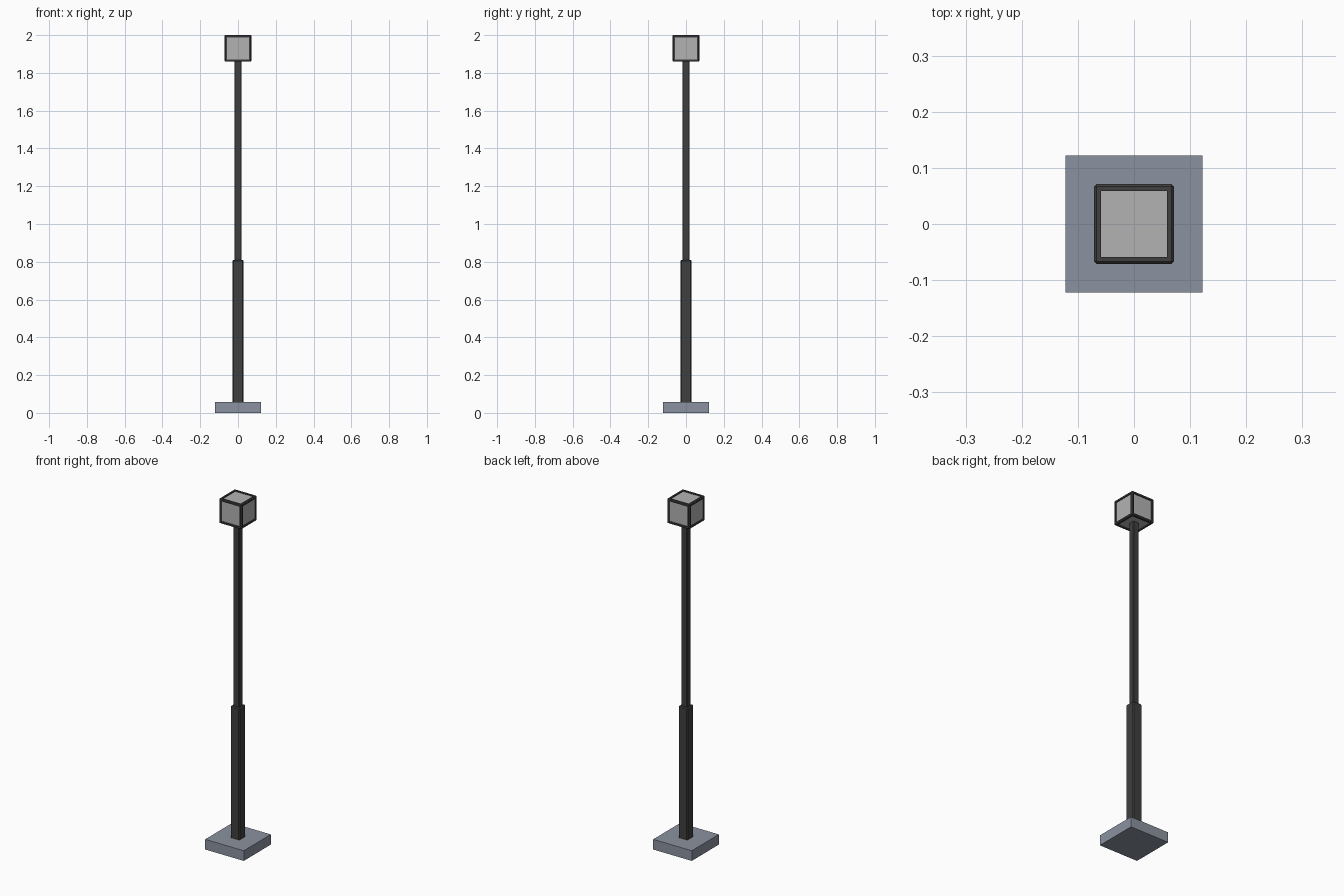
import bpy, bmesh

if "Cube" in bpy.data.objects:
    bpy.data.objects.remove(bpy.data.objects["Cube"])


def material(name, rgb):
    m = bpy.data.materials.new(name)
    m.diffuse_color = (*rgb, 1)
    m.use_nodes = True
    m.node_tree.nodes["Principled BSDF"].inputs["Base Color"].default_value = m.diffuse_color
    return m


DARK = material("dark_metal", (0.05, 0.05, 0.05))
STONE = material("blue_grey_stone", (0.26, 0.29, 0.35))
GLASS = material("pale_glass", (0.45, 0.45, 0.45))


def box_mesh(half, z0, z1):
    bm = bmesh.new()
    bmesh.ops.create_cube(bm, size=1)
    for v in bm.verts:
        v.co = (v.co.x * 2 * half, v.co.y * 2 * half, z0 + (v.co.z + 0.5) * (z1 - z0))
    return bm


def finish(bm, name, *mats):
    me = bpy.data.meshes.new(name)
    bm.to_mesh(me)
    bm.free()
    for m in mats:
        me.materials.append(m)
    ob = bpy.data.objects.new(name, me)
    bpy.context.collection.objects.link(ob)
    return ob


def box(name, half, z0, z1, mat, bevel=0):
    bm = box_mesh(half, z0, z1)
    if bevel:
        bmesh.ops.bevel(bm, geom=bm.edges[:], offset=bevel, segments=1, affect='EDGES')
    return finish(bm, name, mat)


# Foot slab and stepped post
box("base_slab", 0.122, 0, 0.058, STONE)
box("lower_post", 0.029, 0.05, 0.81, DARK, 0.005)
box("upper_post", 0.018, 0.80, 1.875, DARK, 0.003)

# Lantern: chamfered cube with a recessed pane on each of its six sides
bm = box_mesh(0.071, 1.859, 2.0)
bmesh.ops.bevel(bm, geom=bm.edges[:], offset=0.004, segments=1, affect='EDGES')
bm.normal_update()
panes = [f for f in bm.faces if max(abs(c) for c in f.normal) > 0.99]
bmesh.ops.inset_individual(bm, faces=panes, thickness=0.012)
bmesh.ops.inset_individual(bm, faces=panes, thickness=0.0001, depth=-0.006)
for f in panes:
    f.material_index = 1
finish(bm, "lantern", DARK, GLASS)
